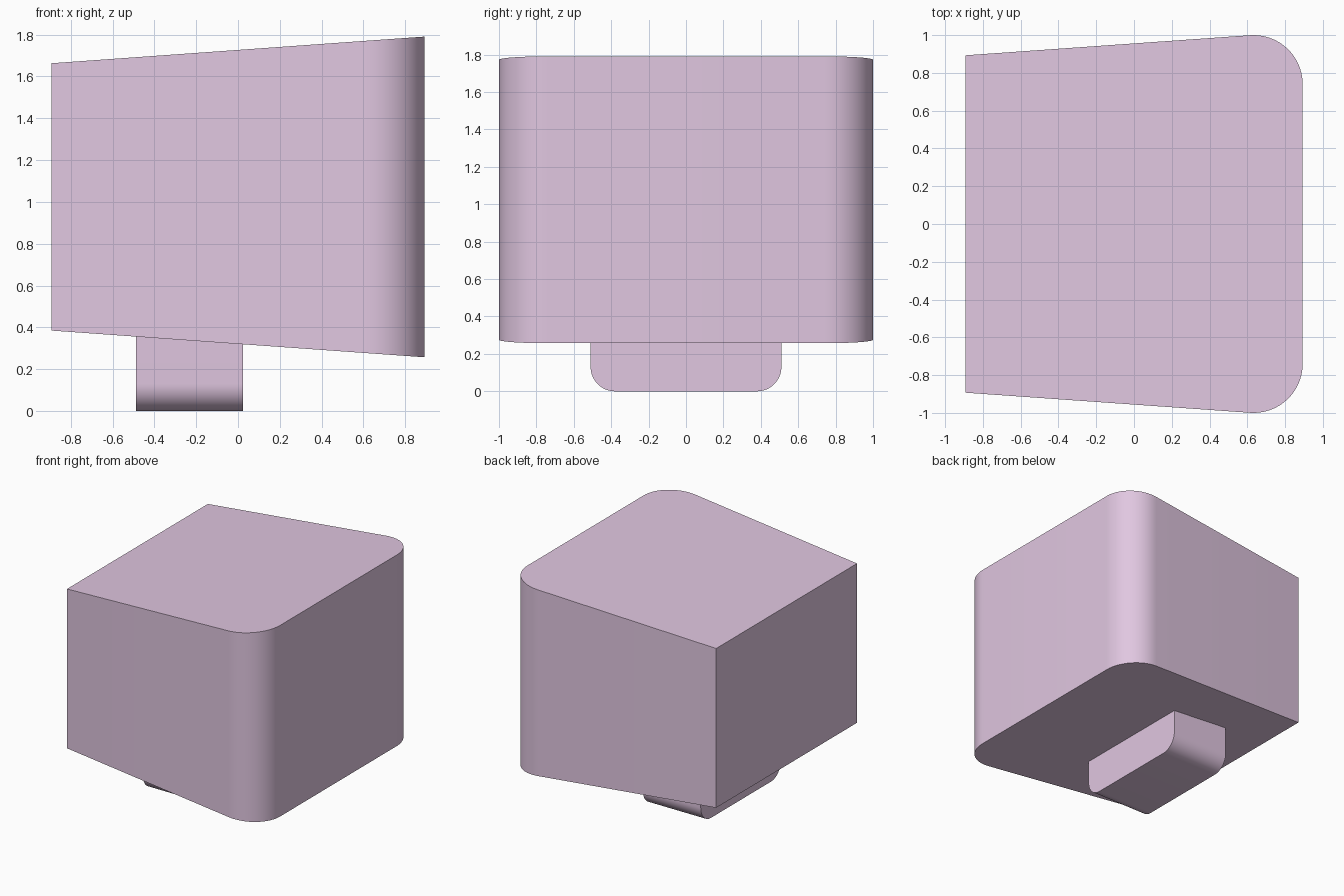
import bpy, bmesh
from math import radians, sin, cos

if "Cube" in bpy.data.objects:
    bpy.data.objects.remove(bpy.data.objects["Cube"])

mat = bpy.data.materials.new("pale_lilac")
mat.diffuse_color = (0.75, 0.57, 0.75, 1)
mat.use_nodes = True
mat.node_tree.nodes["Principled BSDF"].inputs["Base Color"].default_value = mat.diffuse_color


def arc(cx, cy, r, a0, a1, n=16):
    """Points on an arc, angles in degrees."""
    angles = [radians(a0 + (a1 - a0) * i / n) for i in range(n + 1)]
    return [(cx + r * cos(a), cy + r * sin(a)) for a in angles]


def loft(name, lower, upper):
    """Closed solid between two matching outlines."""
    bm = bmesh.new()
    a = [bm.verts.new(p) for p in lower]
    b = [bm.verts.new(p) for p in upper]
    bm.faces.new(a)
    bm.faces.new(b)
    for i in range(len(a)):
        j = (i + 1) % len(a)
        bm.faces.new((a[i], a[j], b[j], b[i]))
    bmesh.ops.recalc_face_normals(bm, faces=bm.faces)
    mesh = bpy.data.meshes.new(name)
    bm.to_mesh(mesh)
    bm.free()
    obj = bpy.data.objects.new(name, mesh)
    bpy.context.collection.objects.link(obj)
    mesh.materials.append(mat)
    bpy.ops.object.select_all(action='DESELECT')
    obj.select_set(True)
    bpy.context.view_layer.objects.active = obj
    bpy.ops.object.shade_smooth_by_angle(angle=radians(30))
    return obj


# Tapered body: plan outline widens towards +x, two rounded corners
X, R = 0.893, 0.26
half = [(-X, 0.893)] + arc(X - R, 1 - R, R, 94, 0)
plan = half + [(x, -y) for x, y in reversed(half)]
SLOPE = 0.0715
loft("body",
     [(x, y, 0.321 - SLOPE * x) for x, y in plan],
     [(x, y, 1.727 + SLOPE * x) for x, y in plan])

# Locating tab underneath, rounded along its two lower edges
W, r = 0.51, 0.13
side = [(W, 0.38)] + arc(W - r, r, r, 0, -90)
profile = side + [(-y, z) for y, z in reversed(side)]
loft("bottom_tab",
     [(-0.488, y, z) for y, z in profile],
     [(0.025, y, z) for y, z in profile])
